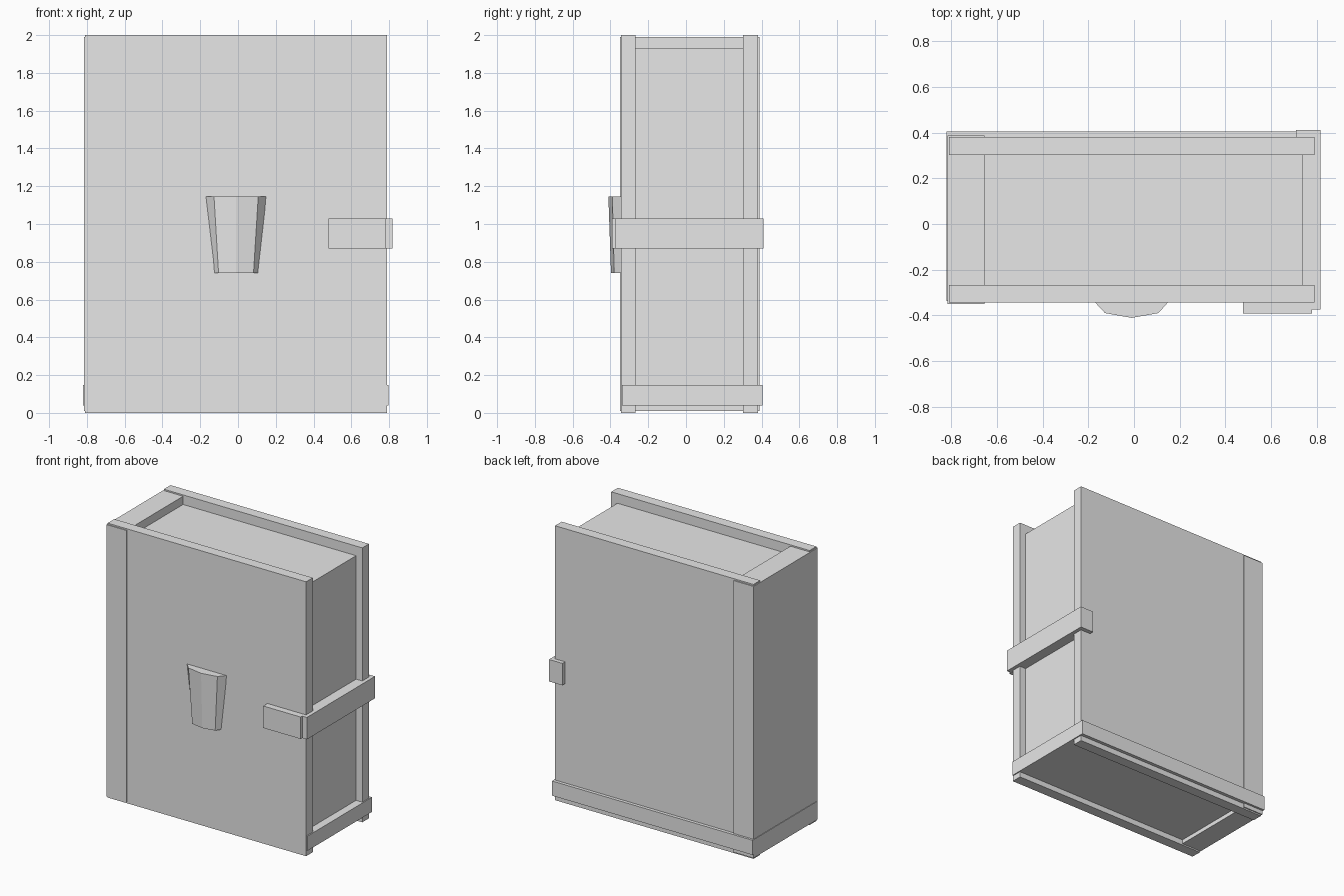
import bpy
import bmesh

cube = bpy.data.objects.get("Cube")
if cube:
    bpy.data.objects.remove(cube, do_unlink=True)

# One plain grey for the whole book
grey = bpy.data.materials.new("plain grey")
grey.use_nodes = True
colour = (0.8, 0.8, 0.8, 1)
grey.diffuse_color = colour
grey.node_tree.nodes["Principled BSDF"].inputs["Base Color"].default_value = colour


def finish(name, bm):
    bmesh.ops.recalc_face_normals(bm, faces=bm.faces)
    mesh = bpy.data.meshes.new(name)
    bm.to_mesh(mesh)
    bm.free()
    mesh.materials.append(grey)
    obj = bpy.data.objects.new(name, mesh)
    bpy.context.collection.objects.link(obj)
    return obj


def box(name, x, y, z):
    """Box from its (low, high) extent on each axis."""
    bm = bmesh.new()
    bmesh.ops.create_cube(bm, size=1)
    for v in bm.verts:
        v.co = [lo if c < 0 else hi for c, (lo, hi) in zip(v.co, (x, y, z))]
    return finish(name, bm)


def loft(name, lower, upper, z_low, z_high):
    """Closed solid between two outlines with equal point counts."""
    bm = bmesh.new()
    a = [bm.verts.new((x, y, z_low)) for x, y in lower]
    b = [bm.verts.new((x, y, z_high)) for x, y in upper]
    bm.faces.new(a)
    bm.faces.new(b)
    for i in range(len(a)):
        j = (i + 1) % len(a)
        bm.faces.new((a[i], a[j], b[j], b[i]))
    return finish(name, bm)


# Covers, spine and recessed page block
box("front_cover", (-0.81, 0.79), (-0.344, -0.267), (0, 2))
box("back_cover", (-0.81, 0.79), (0.303, 0.38), (0, 2))
box("spine", (-0.816, -0.655), (-0.35, 0.388), (0.01, 1.99))
box("page_block", (-0.7, 0.74), (-0.29, 0.32), (0.06, 1.93))

# Band round the foot of the book
box("bottom_band", (-0.82, 0.798), (-0.338, 0.404), (0.04, 0.147))

# Clasp: strap over the page edge and its front tab
box("clasp_strap", (0.71, 0.817), (-0.374, 0.411), (0.87, 1.03))
box("clasp_tab", (0.478, 0.78), (-0.392, -0.33), (0.87, 1.03))

# Tapered faceted ornament on the front cover
loft("front_ornament",
     [(-0.13, -0.335), (-0.103, -0.38), (-0.01, -0.397), (0.082, -0.38), (0.11, -0.335)],
     [(-0.178, -0.335), (-0.127, -0.39), (-0.01, -0.411), (0.107, -0.39), (0.156, -0.335)],
     0.74, 1.145)
